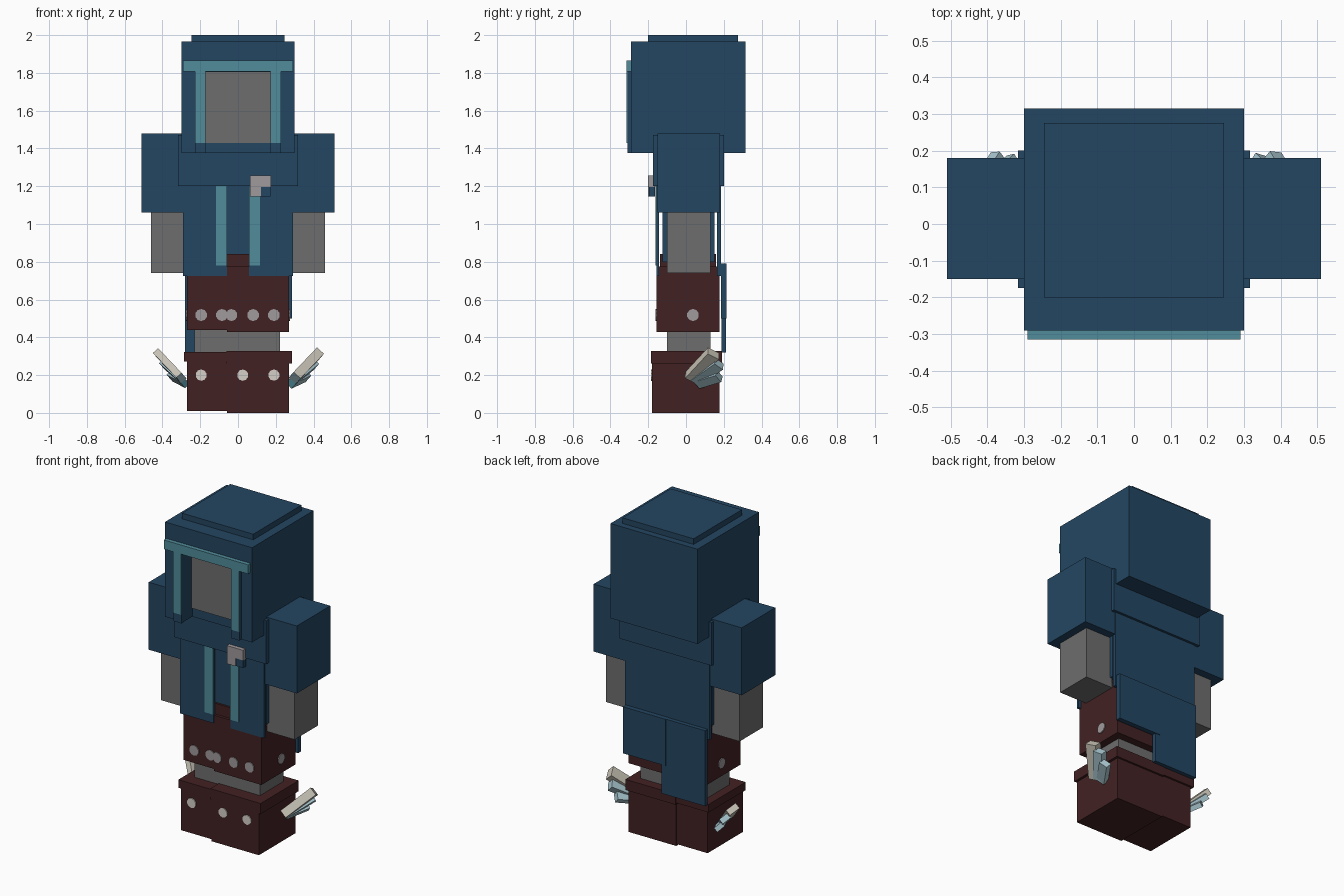
import bpy, bmesh, math
from mathutils import Vector, Matrix

if "Cube" in bpy.data.objects:
    bpy.data.objects.remove(bpy.data.objects["Cube"])


def mat(name, r, g, b):
    m = bpy.data.materials.new(name)
    m.diffuse_color = (r, g, b, 1)
    m.use_nodes = True
    m.node_tree.nodes["Principled BSDF"].inputs["Base Color"].default_value = m.diffuse_color
    return m


BLUE = mat("navy_cloth", .017, .062, .122)
TEAL = mat("teal_trim", .082, .265, .33)
GREY = mat("grey_body", .155, .155, .155)
RED = mat("dark_red_leather", .055, .0155, .0165)
STUD = mat("stud_grey", .35, .32, .33)
PEARL = mat("pearl_stud", .66, .62, .57)
CREAM = mat("cream_feather", .58, .55, .47)
PALE = mat("pale_blue_feather", .39, .56, .62)


def finish(name, bm, *mats):
    bmesh.ops.recalc_face_normals(bm, faces=bm.faces[:])
    me = bpy.data.meshes.new(name)
    bm.to_mesh(me)
    bm.free()
    for m in mats:
        me.materials.append(m)
    ob = bpy.data.objects.new(name, me)
    bpy.context.collection.objects.link(ob)
    return ob


def box(name, x, y, z, m):
    """Axis-aligned box given as three (low, high) ranges."""
    bm = bmesh.new()
    bmesh.ops.create_cube(bm, size=1)
    for v in bm.verts:
        v.co = [r[0] + (c + .5) * (r[1] - r[0]) for c, r in zip(v.co, (x, y, z))]
    return finish(name, bm, m)


def pair(name, x, y, z, m):
    """A box and its mirror image across x = 0."""
    box(name + "_right", x, y, z, m)
    box(name + "_left", (-x[1], -x[0]), y, z, m)


def disc(name, loc, axis, r, m):
    """Thin stud facing along an axis."""
    bm = bmesh.new()
    rot = Vector(axis).to_track_quat('Z', 'Y').to_matrix().to_4x4()
    bmesh.ops.create_cone(bm, cap_ends=True, segments=10, radius1=r, radius2=r,
                          depth=.009, matrix=Matrix.Translation(loc) @ rot)
    finish(name, bm, m)


def feather(name, a, b, width, thick, m, tip):
    """Slanted bar from a to b; the end face takes the tip colour."""
    a, b = Vector(a), Vector(b)
    d = (b - a).normalized()
    side = 1 if a.x > 0 else -1
    n = Vector((side * .75, 0, -.65))
    n = (n - d * n.dot(d)).normalized()
    w = d.cross(n)
    bm = bmesh.new()
    bmesh.ops.create_cube(bm, size=1)
    for v in bm.verts:
        c = v.co.copy()
        v.co = (a + b) / 2 + d * c.x * (b - a).length + w * c.y * width + n * c.z * thick
    bm.normal_update()
    for f in bm.faces:
        f.material_index = 1 if f.normal.dot(d) > .9 else 0
    finish(name, bm, m, tip)


# Hood: solid back, U-shaped front around the recessed face
box("hood_back", (-.3, .3), (-.2, .315), (1.375, 1.965), BLUE)
pair("hood_cheek", (.175, .3), (-.29, -.2), (1.375, 1.965), BLUE)
box("hood_brow", (-.175, .175), (-.29, -.2), (1.805, 1.965), BLUE)
box("hood_cap", (-.245, .245), (-.2, .275), (1.965, 2), BLUE)
box("face", (-.175, .175), (-.207, -.2), (1.43, 1.805), GREY)
box("hood_trim_bar", (-.29, .29), (-.315, -.29), (1.808, 1.865), TEAL)
pair("hood_strip", (.172, .228), (-.311, -.29), (1.375, 1.808), BLUE)
pair("hood_strip_trim", (.172, .228), (-.315, -.311), (1.43, 1.808), TEAL)

# Collar, torso and arms
box("collar", (-.317, .317), (-.175, .2), (1.2, 1.47), BLUE)
box("torso", (-.285, .285), (-.125, .15), (.8, 1.2), BLUE)
pair("sleeve", (.29, .51), (-.15, .18), (1.06, 1.48), BLUE)
pair("forearm", (.27, .46), (-.1, .13), (.74, 1.06), GREY)

# Open coat with trim, back panel and uneven tails
pair("coat_front", (.058, .29), (-.157, -.142), (.725, 1.2), BLUE)
pair("coat_trim", (.058, .117), (-.161, -.157), (.78, 1.2), TEAL)
box("coat_back", (-.29, .29), (.163, .185), (.725, 1.2), BLUE)
box("coat_tail_short", (-.01, .285), (.185, .215), (.5, .79), BLUE)
box("coat_tail_long", (-.28, .02), (.187, .212), (.32, .79), BLUE)

# Badge on the chest
box("badge_top", (.063, .175), (-.2, -.165), (1.195, 1.258), STUD)
box("badge_low", (.063, .122), (-.2, -.165), (1.145, 1.195), STUD)
box("badge_corner", (.122, .172), (-.195, -.165), (1.145, 1.195), BLUE)

# Waist, thigh guards, legs and boots
box("waist", (-.26, .26), (-.138, .16), (.7, .842), RED)
box("thigh_guard_right", (-.057, .27), (-.155, .178), (.428, .775), RED)
box("thigh_guard_left", (-.27, -.057), (-.15, .173), (.438, .775), RED)
box("legs", (-.23, .222), (-.1, .13), (.3, .44), GREY)
box("boot_right", (-.057, .27), (-.18, .178), (0, .28), RED)
box("boot_left", (-.27, -.057), (-.175, .173), (.01, .28), RED)
box("boot_cuff_right", (-.062, .285), (-.185, .19), (.262, .328), RED)
box("boot_cuff_left", (-.285, -.062), (-.18, .185), (.272, .322), RED)

# Studs on thigh guards and boots
for i, x in enumerate((-.195, -.085, -.035, .08, .19)):
    disc(f"thigh_stud_{i}", (x, -.151 if x < -.06 else -.156, .518), (0, -1, 0), .032, STUD)
for s in (-1, 1):
    disc(f"thigh_side_stud_{s}", (s * .271, .037, .518), (s, 0, 0), .032, STUD)
for i, x in enumerate((-.195, .025, .19)):
    disc(f"boot_stud_{i}", (x, -.176 if x < -.06 else -.181, .2), (0, -1, 0), .03, PEARL)

# Small wings on the outer sides of the boots, the left one slimmer
for s, k, side in ((1, 1, "right"), (-1, .75, "left")):
    feather(f"wing_top_{side}", (s * .3, .025, .185), (s * .424, .145, .315),
            .07, .05 * k, CREAM, PALE)
    feather(f"wing_middle_{side}", (s * .295, .05, .172), (s * (.37 + .03 * k), .175, .26),
            .06, .045 * k, PALE, TEAL)
    feather(f"wing_low_{side}", (s * .285, .06, .16), (s * (.33 + .03 * k), .175, .195),
            .055, .04 * k, PALE, TEAL)
